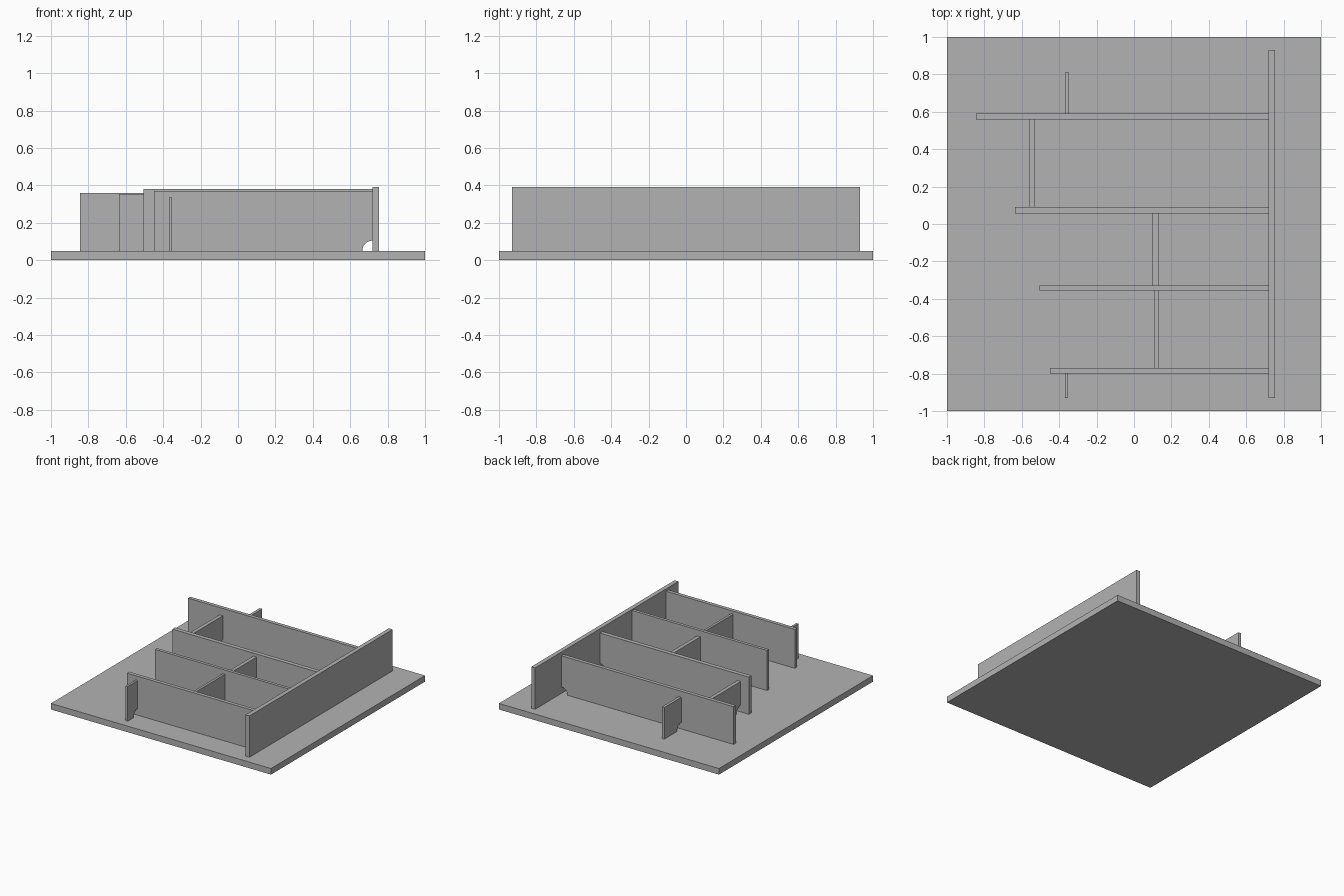
import bpy
import bmesh
from math import sin, cos, pi
from mathutils import Vector

if "Cube" in bpy.data.objects:
    bpy.data.objects.remove(bpy.data.objects["Cube"])

grey = bpy.data.materials.new("steel_grey")
grey.use_nodes = True
colour = (0.45, 0.45, 0.45, 1)
grey.diffuse_color = colour
grey.node_tree.nodes["Principled BSDF"].inputs["Base Color"].default_value = colour

BASE_TOP = 0.05
NOTCH = 0.055
ARC_STEPS = 12


def plate(name, axis, span, across, top, notches=(), bottom=BASE_TOP):
    """Upright plate running along an axis, with rounded notches at chosen bottom ends."""
    start, end = span
    arc = [(NOTCH * cos(i * pi / 2 / ARC_STEPS), NOTCH * sin(i * pi / 2 / ARC_STEPS))
           for i in range(ARC_STEPS + 1)]
    profile = [(end, top), (start, top)]
    if "start" in notches:
        profile += [(start + u, bottom + v) for u, v in reversed(arc)]
    else:
        profile.append((start, bottom))
    if "end" in notches:
        profile += [(end - u, bottom + v) for u, v in arc]
    else:
        profile.append((end, bottom))

    near, far = across
    bm = bmesh.new()
    verts = [bm.verts.new((u, near, z) if axis == "x" else (near, u, z)) for u, z in profile]
    face = bm.faces.new(verts)
    thickness = Vector((0, far - near, 0)) if axis == "x" else Vector((far - near, 0, 0))
    extruded = bmesh.ops.extrude_face_region(bm, geom=[face], use_keep_orig=True)
    moved = [g for g in extruded["geom"] if isinstance(g, bmesh.types.BMVert)]
    bmesh.ops.translate(bm, verts=moved, vec=thickness)
    bmesh.ops.recalc_face_normals(bm, faces=bm.faces)

    mesh = bpy.data.meshes.new(name)
    bm.to_mesh(mesh)
    bm.free()
    mesh.materials.append(grey)
    obj = bpy.data.objects.new(name, mesh)
    bpy.context.collection.objects.link(obj)
    return obj


# Base panel and the long wall standing on it
plate("base_panel", "x", (-1, 1), (-1, 1), BASE_TOP, bottom=0)
plate("long_wall", "y", (-0.93, 0.93), (0.72, 0.755), 0.39)

# Cross ribs, each notched where it meets the long wall
ribs = [
    ("front_rib", -0.45, (-0.80, -0.77), 0.37),
    ("front_middle_rib", -0.505, (-0.355, -0.33), 0.38),
    ("back_middle_rib", -0.635, (0.055, 0.09), 0.355),
    ("back_rib", -0.845, (0.56, 0.59), 0.36),
]
for name, start, across, top in ribs:
    plate(name, "x", (start, 0.72), across, top, ("end",))

# Short stiffeners between the ribs
both = ("start", "end")
plate("front_stiffener", "y", (-0.77, -0.355), (0.11, 0.13), 0.345, both)
plate("middle_stiffener", "y", (-0.33, 0.055), (0.10, 0.13), 0.33, both)
plate("back_stiffener", "y", (0.09, 0.56), (-0.56, -0.53), 0.30, both)

# Free-ended stubs outside the end ribs
plate("front_stub", "y", (-0.93, -0.80), (-0.37, -0.352), 0.335, ("end",))
plate("back_stub", "y", (0.59, 0.81), (-0.37, -0.347), 0.31, ("start",))
